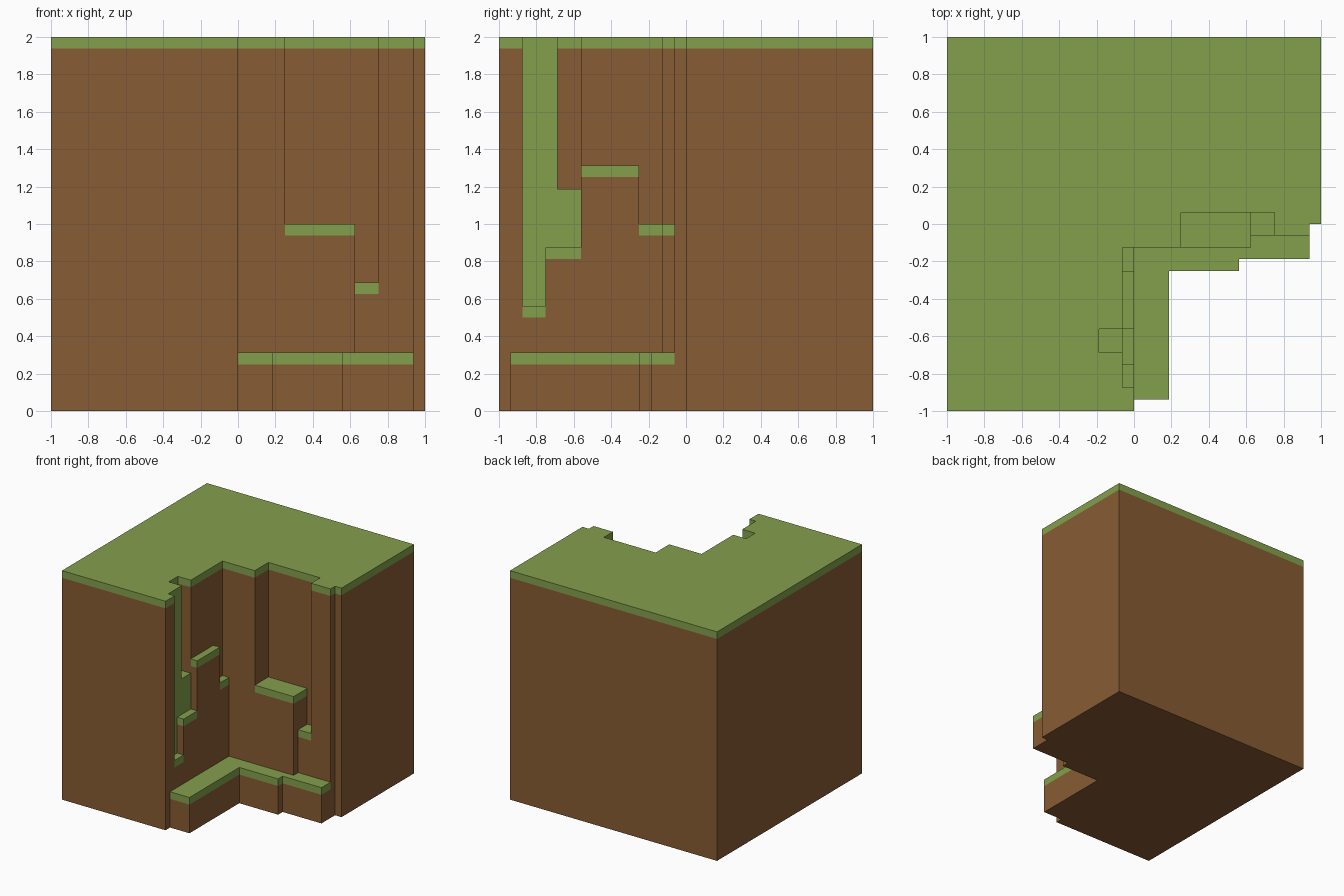
import bpy
import bmesh

cube = bpy.data.objects.get("Cube")
if cube:
    bpy.data.objects.remove(cube, do_unlink=True)

U = 1 / 16          # modelling grid: every coordinate is a whole number of units
TURF = 1            # thickness of the grass layer, in units


def make_material(name, color):
    mat = bpy.data.materials.new(name)
    mat.use_nodes = True
    mat.diffuse_color = (*color, 1)
    mat.node_tree.nodes["Principled BSDF"].inputs["Base Color"].default_value = (*color, 1)
    return mat


soil = make_material("soil_brown", (0.242, 0.107, 0.034))
grass = make_material("grass_green", (0.231, 0.352, 0.073))


def terrace(name, outline, top, turf=TURF, grassy_sides=()):
    """Extrude a counter-clockwise outline from the ground, with grass on the upper layer."""
    bm = bmesh.new()
    rings = [[bm.verts.new((x * U, y * U, z * U)) for x, y in outline]
             for z in (0, top - turf, top)]
    bm.faces.new(rings[0][::-1])
    bm.faces.new(rings[2]).material_index = 1
    n = len(outline)
    for layer in range(2):
        lower, upper = rings[layer], rings[layer + 1]
        for i in range(n):
            j = (i + 1) % n
            face = bm.faces.new((lower[i], lower[j], upper[j], upper[i]))
            face.material_index = int(layer == 1 or i in grassy_sides)
    mesh = bpy.data.meshes.new(name)
    bm.to_mesh(mesh)
    bm.free()
    mesh.materials.append(soil)
    mesh.materials.append(grass)
    obj = bpy.data.objects.new(name, mesh)
    bpy.context.collection.objects.link(obj)
    return obj


def step(name, x0, x1, y0, y1, top, turf=TURF):
    return terrace(name, [(x0, y0), (x1, y0), (x1, y1), (x0, y1)], top, turf)


# Main cliff block with the stepped corner cut; the gully wall (sides 3 and 4) is grassy
terrace("cliff_block", [
    (-16, -16), (0, -16), (0, -14), (-1, -14), (-1, -11), (-3, -11), (-3, -9),
    (-1, -9), (-1, -2), (4, -2), (4, 1), (12, 1), (12, -1), (15, -1), (15, 0),
    (16, 0), (16, 16), (-16, 16)], 32, grassy_sides=(3, 4))

# Low L-shaped ledge at the foot of the cliff
terrace("foot_ledge", [
    (0, -15), (3, -15), (3, -4), (9, -4), (9, -3), (15, -3), (15, -1),
    (10, -1), (10, -2), (0, -2)], 5)

# Steps along the side wall
step("gully_pocket", -3, -1, -11, -9, 19, turf=5)
for name, y0, y1, top in (("side_step_front", -14, -12, 9),
                          ("side_step_low", -12, -9, 14),
                          ("side_step_high", -9, -4, 21),
                          ("side_step_back", -4, -2, 16)):
    step(name, -1, 0, y0, y1, top)

# Steps along the back wall
step("back_step_wide", 4, 10, -2, 1, 16)
step("back_step_small", 10, 12, -1, 1, 11)
